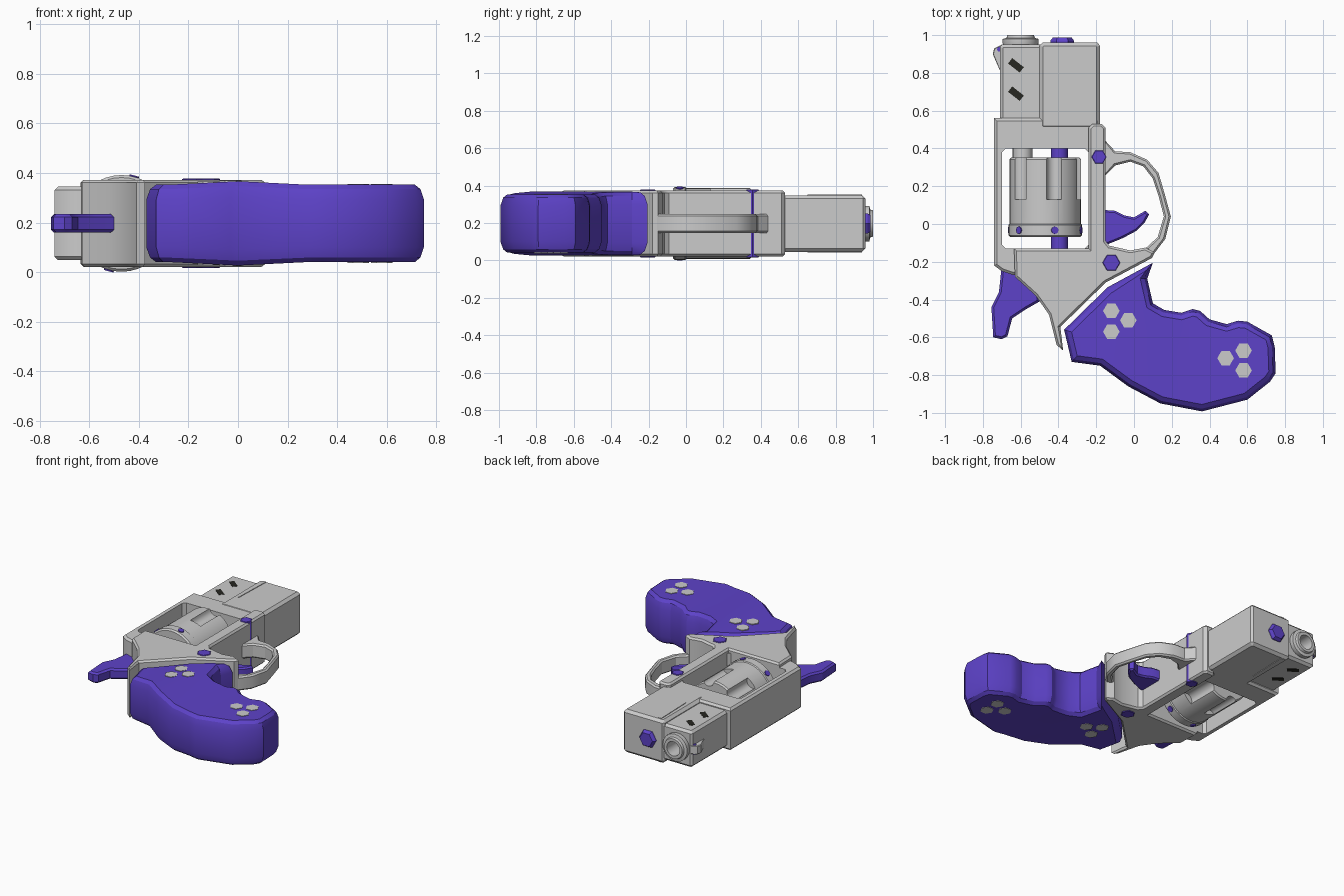
import bpy, bmesh
from math import sin, cos, pi, radians
from mathutils import Vector, Matrix

cube = bpy.data.objects.get("Cube")
if cube:
    bpy.data.objects.remove(cube)

MID = 0.197  # height of the symmetry plane


def material(name, rgb):
    m = bpy.data.materials.new(name)
    m.use_nodes = True
    m.diffuse_color = (*rgb, 1)
    m.node_tree.nodes["Principled BSDF"].inputs["Base Color"].default_value = (*rgb, 1)
    return m


GREY = material("light grey", (0.6, 0.6, 0.6))
PURPLE = material("purple", (0.11, 0.055, 0.58))
DARK = material("near black", (0.02, 0.02, 0.015))


def finish(name, bm, mat):
    bmesh.ops.recalc_face_normals(bm, faces=bm.faces[:])
    me = bpy.data.meshes.new(name)
    bm.to_mesh(me)
    bm.free()
    me.materials.append(mat)
    ob = bpy.data.objects.new(name, me)
    bpy.context.collection.objects.link(ob)
    smooth(ob)
    return ob


def smooth(ob):
    bpy.ops.object.select_all(action='DESELECT')
    ob.select_set(True)
    bpy.context.view_layer.objects.active = ob
    bpy.ops.object.shade_smooth_by_angle(angle=radians(30))


def inset(pts, d):
    """Mitred inward offset of a closed outline."""
    p = [Vector(q) for q in pts]
    n = len(p)
    area = sum(p[i - 1].cross(p[i]) for i in range(n))
    s = 1 if area > 0 else -1
    out = []
    for i in range(n):
        a = (p[i] - p[i - 1]).normalized()
        b = (p[(i + 1) % n] - p[i]).normalized()
        na, nb = Vector((-a.y, a.x)) * s, Vector((-b.y, b.x)) * s
        out.append(p[i] + (na + nb) * d / max(0.5, 1 + na.dot(nb)))
    return out


def stack(bm, rings):
    """Skin a list of vertex rings and cap both ends."""
    n = len(rings[0])
    for lo, hi in zip(rings, rings[1:]):
        for i in range(n):
            j = (i + 1) % n
            bm.faces.new((lo[i], lo[j], hi[j], hi[i]))
    bm.faces.new(rings[0])
    bm.faces.new(rings[-1])


def slab_mesh(pts, half, steps, z=MID):
    """Flat outline with edges shaped by (inset, drop) steps on both sides."""
    levels = [(d, half - drop) for d, drop in steps]
    levels = [(d, -h) for d, h in levels] + [(d, h) for d, h in reversed(levels)]
    bm = bmesh.new()
    stack(bm, [[bm.verts.new((q.x, q.y, z + h)) for q in inset(pts, d)] for d, h in levels])
    return bm


def slab(name, pts, half, bevel=0.0, mat=GREY, z=MID):
    steps = [(bevel, 0), (0, bevel)] if bevel else [(0, 0)]
    return finish(name, slab_mesh(pts, half, steps, z), mat)


def box(x0, x1, y0, y1, c=0.0):
    if not c:
        return [(x0, y0), (x1, y0), (x1, y1), (x0, y1)]
    return [(x0 + c, y0), (x1 - c, y0), (x1, y0 + c), (x1, y1 - c),
            (x1 - c, y1), (x0 + c, y1), (x0, y1 - c), (x0, y0 + c)]


def ngon(x, y, r, n=6):
    return [(x + r * cos(2 * pi * i / n), y + r * sin(2 * pi * i / n)) for i in range(n)]


def plates(name, pts, height, mat):
    for side, label in ((1, "upper"), (-1, "lower")):
        slab(f"{label}_{name}", pts, 0.004, 0, mat, MID + side * height)


def rod(name, x, profile, segs=24, mat=GREY):
    """Lathe of (radius, y) points about an axis along y."""
    bm = bmesh.new()
    stack(bm, [[bm.verts.new((x + r * cos(2 * pi * i / segs), y, MID + r * sin(2 * pi * i / segs)))
                for i in range(segs)] for r, y in profile])
    return finish(name, bm, mat)


def cut(ob, cutter):
    mod = ob.modifiers.new("cut", 'BOOLEAN')
    mod.object = cutter
    mod.solver = 'EXACT'
    deps = bpy.context.evaluated_depsgraph_get()
    me = bpy.data.meshes.new_from_object(ob.evaluated_get(deps))
    ob.modifiers.clear()
    ob.data = me
    bpy.data.objects.remove(cutter)
    smooth(ob)


# Frame with an open window for the drum
frame = slab("frame", [(-.74, .56), (-.18, .56), (-.18, -.2), (-.64, -.27), (-.70, -.25),
                       (-.74, -.22)], 0.148, 0.014)
cut(frame, slab("window_cutter", box(-.70, -.24, -.13, .40, .02), 0.4))

# Thicker rear frame and lower strut
slab("rear_frame", [(-.635, -.13), (-.24, -.13), (-.24, .51), (-.22, .53), (-.17, .53),
                    (-.15, .51), (-.15, -.09), (-.13, -.115), (-.02, -.14), (.06, -.125),
                    (.11, -.15), (.095, -.18), (-.15, -.31), (-.39, -.545), (-.375, -.67),
                    (-.41, -.64), (-.45, -.48), (-.52, -.38), (-.63, -.28)], 0.176, 0.012)

# Barrel, lug and muzzle
slab("barrel_lug", box(-.50, -.18, .5, .96, .015), 0.151, 0.018)
slab("lug_ridge", [(-.465, .94), (-.44, .94), (-.45, .65), (-.457, .65)], 0.155)
barrel = slab("barrel_block", box(-.71, -.48, .5, .95, .012), 0.128, 0.016)
cut(barrel, rod("bore_cutter", -.6, [(.05, .85), (.05, 1.1)]))
muzzle = rod("muzzle_ring", -.6, [(.09, .94), (.095, .955), (.095, .98), (.075, .985), (.07, 1.0)])
cut(muzzle, rod("ring_cutter", -.6, [(.05, .85), (.05, 1.1)]))
rod("barrel_stub", -.59, [(.052, .34), (.052, .42)])
for y in (.84, .69):
    turn = Matrix.Rotation(radians(-38), 2)
    pts = [Vector((-.625, y)) + turn @ Vector(c) for c in box(-.039, .039, -.018, .018)]
    plates("vent_slot", pts, 0.126, DARK)

# Front sight
slab("front_sight", [(-.748, .90), (-.74, .93), (-.70, .95), (-.70, .79)], 0.03, 0.004)
slab("sight_dot", ngon(-.712, .925, .014), 0.034, 0, PURPLE)

# Fluted drum with studs around the rear ring
AXIS = -.47
drum = rod("drum", AXIS, [(.18, 0), (.189, .0), (.189, .342), (.18, .352)], 36)
rod("drum_ring", AXIS, [(.185, -.07), (.195, -.06), (.195, -.005), (.185, .005)], 36)
flutes, studs = bmesh.new(), bmesh.new()
for k in range(6):
    a = radians(15 + 60 * k)
    out = Vector((cos(a), 0, sin(a)))
    base = Vector((AXIS, 0, MID))
    along_y = Matrix.Rotation(pi / 2, 4, 'X')
    for r, depth, y in ((.043, .30, .28), ):
        bmesh.ops.create_cone(flutes, cap_ends=True, segments=16, radius1=r, radius2=r, depth=depth,
                              matrix=Matrix.Translation(base + out * .195 + Vector((0, y, 0))) @ along_y)
    spin = out.to_track_quat('Z', 'Y').to_matrix().to_4x4()
    bmesh.ops.create_cone(studs, cap_ends=True, segments=8, radius1=.02, radius2=.02, depth=.02,
                          matrix=Matrix.Translation(base + out * .19 + Vector((0, -.033, 0))) @ spin)
cut(drum, finish("flute_cutter", flutes, GREY))
finish("drum_studs", studs, PURPLE)
rod("drum_pin", -.395, [(.045, -.15), (.045, .42)], 16, PURPLE)
rod("pin_head", -.38, [(.063, .94), (.063, .97), (.05, .987)], 6, PURPLE)

# Trigger guard, trigger and hammer
slab("trigger_guard", [(-.16, .45), (-.10, .385), (-.02, .38), (.07, .34), (.13, .27), (.165, .15),
                       (.195, .04), (.165, -.08), (.10, -.165), (.06, -.13), (.125, -.07),
                       (.158, .04), (.13, .15), (.10, .24), (.05, .305), (-.02, .33),
                       (-.10, .31), (-.16, .25)], 0.05, 0.01)
slab("trigger", [(-.17, .075), (-.10, .07), (-.05, .045), (0, .035), (.06, .07), (.08, .05),
                 (.055, .005), (.015, -.035), (-.06, -.075), (-.17, -.12)], 0.04, 0.01, PURPLE)
slab("hammer", [(-.70, -.22), (-.715, -.36), (-.755, -.44), (-.745, -.6), (-.70, -.61),
                (-.67, -.595), (-.645, -.5), (-.57, -.45), (-.50, -.41), (-.52, -.25)],
     0.037, 0.012, PURPLE)

# Frame screws, showing on both sides
slab("front_screw", ngon(-.185, .355, .04), 0.181, 0.003, PURPLE)
slab("rear_screw", ngon(-.12, -.205, .047), 0.181, 0.003, PURPLE)

# Grip with finger grooves, swelling slightly near the palm
grip = slab_mesh([(-.37, -.56), (-.14, -.335), (.10, -.205), (.07, -.29), (.10, -.42), (.16, -.455),
                  (.25, -.47), (.31, -.45), (.35, -.46), (.40, -.505), (.49, -.53), (.55, -.512),
                  (.60, -.517), (.73, -.59), (.745, -.65), (.75, -.79), (.72, -.835), (.6, -.93),
                  (.36, -.992), (.14, -.95), (-.03, -.86), (-.18, -.75), (-.33, -.73)],
                 0.156, [(.036, 0), (.014, .018), (0, .06)])
for x in (-.28, 0, .28):
    bmesh.ops.bisect_plane(grip, geom=grip.verts[:] + grip.edges[:] + grip.faces[:],
                           plane_co=(x, 0, 0), plane_no=(1, 0, 0))
for v in grip.verts:
    v.co.z = MID + (v.co.z - MID) * (1 + .09 * max(0, 1 - abs(v.co.x) / .28))
finish("grip", grip, PURPLE)

# Grip inlays on both faces
for x, y, h in ((-.12, -.46, .164), (-.03, -.51, .168), (-.12, -.57, .164),
                (.485, -.71, .155), (.58, -.67, .155), (.58, -.775, .155)):
    plates("grip_inlay", ngon(x, y, .044), h, GREY)
